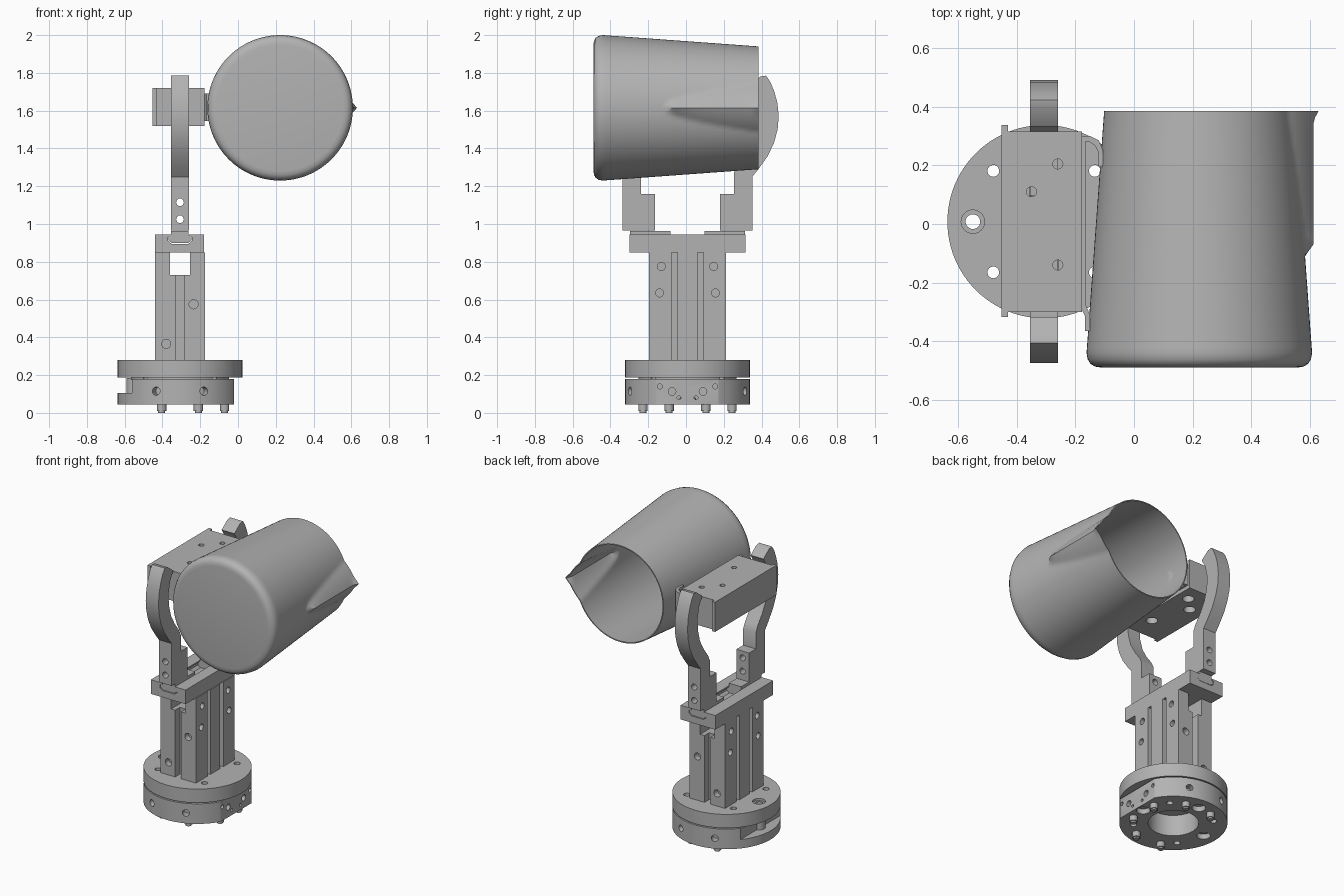
import bpy, bmesh, math
from mathutils import Vector

old = bpy.data.objects.get("Cube")
if old:
    bpy.data.objects.remove(old, do_unlink=True)

GREY = (0.45, 0.45, 0.45, 1)
mat = bpy.data.materials.new("plain grey metal")
mat.use_nodes = True
mat.diffuse_color = GREY
mat.node_tree.nodes["Principled BSDF"].inputs["Base Color"].default_value = GREY

CX, CY = -0.307, 0.008      # axis of the stand
parts = []


def finish(name, bm):
    bmesh.ops.recalc_face_normals(bm, faces=bm.faces)
    me = bpy.data.meshes.new(name)
    bm.to_mesh(me)
    bm.free()
    me.materials.append(mat)
    ob = bpy.data.objects.new(name, me)
    bpy.context.collection.objects.link(ob)
    parts.append(ob)
    return ob


def prism(name, axis, pts, lo, hi):
    """Extrude a 2D outline along axis 0, 1 or 2."""
    bm = bmesh.new()
    rings = []
    for h in (lo, hi):
        ring = []
        for p in pts:
            co = list(p)
            co.insert(axis, h)
            ring.append(bm.verts.new(co))
        rings.append(ring)
        bm.faces.new(ring)
    n = len(pts)
    for i in range(n):
        j = (i + 1) % n
        bm.faces.new((rings[0][i], rings[0][j], rings[1][j], rings[1][i]))
    return finish(name, bm)


def box(name, x0, x1, y0, y1, z0, z1):
    return prism(name, 2, [(x0, y0), (x1, y0), (x1, y1), (x0, y1)], z0, z1)


def rod(name, centre, r, length, direction=(0, 0, 1), sides=24):
    bm = bmesh.new()
    bmesh.ops.create_cone(bm, cap_ends=True, segments=sides, radius1=r, radius2=r, depth=length)
    rot = Vector(direction).to_track_quat('Z', 'Y').to_matrix()
    bmesh.ops.rotate(bm, matrix=rot, verts=bm.verts)
    bmesh.ops.translate(bm, vec=centre, verts=bm.verts)
    return finish(name, bm)


def cut(ob, cutters):
    bpy.context.view_layer.objects.active = ob
    for c in cutters:
        m = ob.modifiers.new("cut", 'BOOLEAN')
        m.operation, m.solver, m.object = 'DIFFERENCE', 'EXACT', c
        bpy.ops.object.modifier_apply(modifier=m.name)
        parts.remove(c)
        bpy.data.objects.remove(c, do_unlink=True)


def hole(x, y, z, r, length, direction=(0, 0, 1)):
    return rod("hole", (x, y, z), r, length, direction)


def polar(radius, degrees):
    a = math.radians(degrees)
    return CX + radius * math.cos(a), CY + radius * math.sin(a)


# Round base: flange, lower ring, spacer and bolts
flange = rod("base_flange", (CX, CY, 0.234), 0.33, 0.092, sides=96)
ring = rod("base_ring", (CX, CY, 0.113), 0.33, 0.135, sides=96)
rod("base_neck", (CX, CY, 0.184), 0.26, 0.02, sides=64)
cut(parts[-1], [hole(CX, CY, 0.18, 0.155, 0.03)]
    + [hole(*polar(0.245, 45 + 90 * k), 0.18, 0.021, 0.1) for k in range(4)]
    + [hole(*polar(0.243, 180), 0.18, 0.026, 0.1)])
corner_holes = lambda: [hole(*polar(0.245, 45 + 90 * k), 0.15, 0.02, 0.5) for k in range(4)]
port = polar(0.243, 180)
cut(flange, corner_holes() + [hole(*port, 0.15, 0.025, 0.5), hole(*port, 0.28, 0.04, 0.03)])
cutters = [box("flat", -0.02, 0.2, -0.5, 0.5, 0, 0.3),
           box("notch", -0.8, -0.56, -0.5, 0.5, 0.105, 0.3),
           hole(CX, CY, 0.11, 0.155, 0.4)]
cutters += corner_holes()
cutters += [hole(*polar(0.24, 90 * k), 0.045, 0.042, 0.07) for k in range(3)]
cutters.append(hole(*port, 0.1, 0.025, 0.4))
for a in (67.5, 112.5, -67.5, -112.5):
    d = math.radians(a)
    cutters.append(hole(*polar(0.33, a), 0.115, 0.022, 0.1, (math.cos(d), math.sin(d), 0)))
for s in (-1, 1):
    for dy, z, r in ((0.082, 0.113, 0.02), (0.147, 0.14, 0.013), (0.045, 0.08, 0.01)):
        cutters.append(hole(-0.02, CY + s * dy, z, r, 0.08, (1, 0, 0)))
cut(ring, cutters)
spacer = rod("base_spacer", (*port, 0.145), 0.04, 0.08)
cut(spacer, [hole(*port, 0.145, 0.025, 0.2)])
for a in (22.5, 67.5, 112.5):
    for s in (-1, 1):
        rod("base_bolt", (*polar(0.255, s * a), 0.03), 0.025, 0.04)
        rod("base_bolt_tip", (*polar(0.255, s * a), 0.01), 0.018, 0.02)

# Column with grooves, screw holes and a window below the top plate
column = box("column", -0.44, -0.175, CY - 0.205, CY + 0.205, 0.28, 0.85)
cutters = [box("window", -0.36, -0.255, -0.5, 0.5, 0.73, 0.9)]
for s in (-1, 1):
    y = CY + s * 0.205
    cutters.append(box("groove", -0.33, -0.287, y - 0.05, y + 0.05, 0.2, 0.9))
    for x, z in ((-0.235, 0.575), (-0.38, 0.365)):
        cutters.append(hole(x, y, z, 0.024, 0.08, (0, 1, 0)))
    for x in (-0.44, -0.175):
        yg = CY + s * 0.069
        cutters.append(box("groove", x - 0.04, x + 0.04, yg - 0.016, yg + 0.016, 0.2, 0.9))
        for dy, z in ((0.138, 0.775), (0.148, 0.635)):
            cutters.append(hole(x, CY + s * dy, z, 0.021, 0.06, (1, 0, 0)))
cut(column, cutters)

# Top plate with a keyed slot for the sliding jaws
SLOT = [(-0.355, 0.96), (-0.355, 0.935), (-0.37, 0.93), (-0.37, 0.91), (-0.352, 0.895),
        (-0.262, 0.895), (-0.244, 0.91), (-0.244, 0.93), (-0.26, 0.935), (-0.26, 0.96)]
plate = box("top_plate", -0.44, -0.18, CY - 0.308, CY + 0.308, 0.85, 0.945)
cut(plate, [prism("slot", 1, SLOT, -0.5, 0.5)])

# Two mirrored jaws: slide, foot block and curved finger
FINGER = [(0.172, 0.965), (0.343, 0.965), (0.343, 1.25), (0.375, 1.29), (0.425, 1.36),
          (0.458, 1.43), (0.477, 1.5), (0.483, 1.57), (0.476, 1.64), (0.46, 1.7),
          (0.437, 1.755), (0.415, 1.785), (0.385, 1.78), (0.325, 1.735), (0.358, 1.68),
          (0.376, 1.6), (0.372, 1.52), (0.35, 1.44), (0.31, 1.37), (0.265, 1.31),
          (0.245, 1.27), (0.245, 1.16), (0.172, 1.16)]
for s, side in ((-1, "front"), (1, "back")):
    finger = prism(side + "_finger", 0, [(CY + s * y, z) for y, z in FINGER], -0.355, -0.26)
    cut(finger, [hole(CX, CY + s * 0.26, z, 0.02, 0.4, (0, 1, 0)) for z in (1.025, 1.115)])
    y0, y1 = sorted((CY + s * 0.09, CY + s * 0.305))
    key = [(x, min(z, 0.966)) for x, z in SLOT]
    prism(side + "_slide", 1, [(CX + (x - CX) * 0.97, z + 0.004) for x, z in key], y0, y1)

# Gripped block with end plate
block = box("gripped_block", -0.435, -0.178, CY - 0.308, CY + 0.308, 1.52, 1.72)
cutters = []
for x, y in ((-0.26, 0.205), (-0.26, -0.14), (-0.35, 0.11)):
    cutters += [hole(x, y, 1.62, 0.017, 0.4), hole(x, y, 1.52, 0.036, 0.16)]
cut(block, cutters)
box("block_end_plate", -0.453, -0.43, CY - 0.325, CY + 0.33, 1.52, 1.72)

# Hooked straps holding the cup
HOOK = [(-0.185, 0.3), (-0.15, 0.3), (-0.12, 0.285), (-0.105, 0.25), (-0.105, 0.195),
        (-0.122, 0.195), (-0.122, 0.245), (-0.133, 0.268), (-0.155, 0.282), (-0.185, 0.282)]
prism("back_strap", 2, HOOK, 1.545, 1.69)
prism("front_strap", 2, [(x - 0.045, y - 0.56) for x, y in HOOK], 1.545, 1.69)
box("strap_plate", -0.18, -0.165, -0.29, 0.3, 1.545, 1.69)

# Tapered cup lying along y, with a pinched pouring spout
AX, AZ, SIDES, STEPS = 0.223, 1.615, 128, 40
R0, R1, Y0, Y1 = 0.385, 0.325, -0.44, 0.385


def wall(y):
    return R0 + (R1 - R0) * (y - Y0) / (Y1 - Y0)


def spout(y, r, angle):
    t = (y + 0.11) / (Y1 + 0.11)
    if t <= 0 or math.cos(angle) < 0:
        return 0
    z = abs(r * math.sin(angle))
    width = 0.012 + 0.115 * t ** 0.6
    height = (0.39 - wall(y)) * min(1, t / 0.08)
    lip = 0.017 * max(0, (y - 0.355) / 0.03) * max(0, 1 - z / 0.035)
    return height * max(0, 1 - z / width) + lip


ys = [Y0 + (Y1 - Y0) * i / STEPS for i in range(STEPS + 1)]
profile = [(0.335, -0.49), (0.355, -0.487), (0.371, -0.478), (0.381, -0.462)]
profile += [(wall(y), y) for y in ys]
profile += [(wall(y) - 0.007, y) for y in reversed(ys)]
profile += [(0.365, -0.468), (0.335, -0.48)]
bm = bmesh.new()
loops = []
for r, y in profile:
    loop = []
    for k in range(SIDES):
        a = 2 * math.pi * k / SIDES
        q = r + spout(y, r, a)
        loop.append(bm.verts.new((AX + q * math.cos(a), y, AZ + q * math.sin(a))))
    loops.append(loop)
for a, b in zip(loops, loops[1:]):
    for k in range(SIDES):
        j = (k + 1) % SIDES
        bm.faces.new((a[k], a[j], b[j], b[k]))
bm.faces.new(loops[0])
bm.faces.new(loops[-1])
finish("cup", bm)

# Smooth shading with crisp edges
bpy.ops.object.select_all(action='DESELECT')
for ob in parts:
    ob.select_set(True)
bpy.context.view_layer.objects.active = parts[-1]
bpy.ops.object.shade_smooth_by_angle(angle=math.radians(30))
